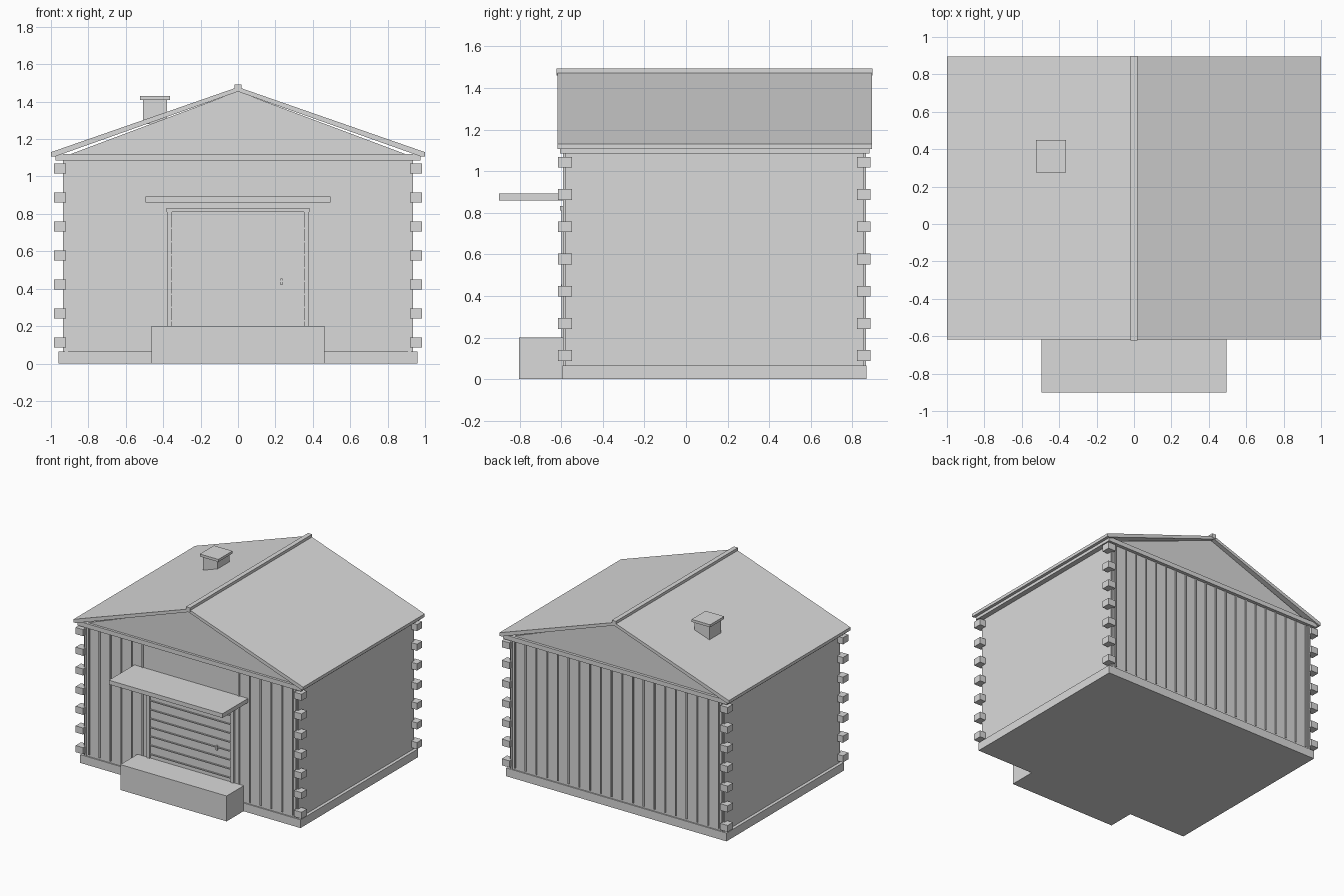
import bpy
import bmesh

cube = bpy.data.objects.get("Cube")
if cube:
    bpy.data.objects.remove(cube, do_unlink=True)

grey = bpy.data.materials.new("plain_grey")
grey.use_nodes = True
colour = (0.7, 0.7, 0.7, 1)
grey.diffuse_color = colour
shader = next(n for n in grey.node_tree.nodes if n.type == "BSDF_PRINCIPLED")
shader.inputs["Base Color"].default_value = colour


def finish(name, bm):
    bmesh.ops.recalc_face_normals(bm, faces=bm.faces)
    mesh = bpy.data.meshes.new(name)
    bm.to_mesh(mesh)
    bm.free()
    mesh.materials.append(grey)
    obj = bpy.data.objects.new(name, mesh)
    bpy.context.collection.objects.link(obj)
    return obj


def boxes(name, spans):
    """Join boxes given as ((x0, x1), (y0, y1), (z0, z1))."""
    bm = bmesh.new()
    for span in spans:
        verts = bmesh.ops.create_cube(bm, size=1)["verts"]
        for v in verts:
            for axis, (low, high) in enumerate(span):
                v.co[axis] = high if v.co[axis] > 0 else low
    return finish(name, bm)


def prism(name, profile, y0, y1):
    """Extrude an x-z profile along y."""
    bm = bmesh.new()
    face = bm.faces.new([bm.verts.new((x, y0, z)) for x, z in profile])
    extruded = bmesh.ops.extrude_face_region(bm, geom=[face])["geom"]
    for v in extruded:
        if isinstance(v, bmesh.types.BMVert):
            v.co.y = y1
    return finish(name, bm)


def mid(half):
    return (-half, half)


FRONT, BACK = -0.583, 0.857

# Foundation, step and walls
boxes("foundation", [(mid(0.96), (-0.593, 0.867), (0, 0.065))])
boxes("front_step", [(mid(0.463), (-0.803, -0.59), (0, 0.2))])
boxes("walls", [(mid(0.935), (FRONT, BACK), (0.06, 1.09))])

# Upright battens; the front ones leave the doorway clear
pitch = 0.0935
centres = [(k + 0.5) * pitch for k in range(-10, 10)]
battens = []
for x in centres:
    strip = (x - 0.005, x + 0.005)
    battens.append((strip, (BACK - 0.01, BACK + 0.008), (0.08, 1.086)))
    if abs(x) > 0.4:
        battens.append((strip, (FRONT - 0.008, FRONT + 0.01), (0.08, 1.086)))
boxes("wall_battens", battens)

# Slim corner boards
corner_boards = []
for x in ((-0.925, -0.91), (0.91, 0.925)):
    corner_boards.append((x, (FRONT - 0.008, FRONT + 0.01), (0.065, 1.086)))
    corner_boards.append((x, (BACK - 0.01, BACK + 0.008), (0.065, 1.086)))
boxes("corner_boards", corner_boards)

# Projecting log ends at the four corners
logs = []
for i in range(7):
    z = 0.113 + i * 0.155
    for x in ((-0.984, -0.919), (0.919, 0.984)):
        for y in ((-0.615, -0.548), (0.822, 0.887)):
            logs.append((x, y, (z - 0.026, z + 0.026)))
boxes("corner_log_ends", logs)

# Door with horizontal strips, frame and handle
boxes("door", [(mid(0.352), (-0.586, -0.57), (0.2, 0.797))])
boxes("door_strips", [(mid(0.352), (-0.594, -0.58), (z - 0.004, z + 0.004))
                      for z in (0.23 + i * 0.0703 for i in range(8))])
boxes("door_frame", [
    ((-0.38, -0.352), (-0.599, -0.57), (0.2, 0.81)),
    ((0.352, 0.38), (-0.599, -0.57), (0.2, 0.81)),
    (mid(0.382), (-0.607, -0.57), (0.81, 0.832)),
])
boxes("door_handle", [((0.226, 0.238), (-0.6, -0.58), (0.42, 0.455))])
boxes("door_canopy", [(mid(0.495), (-0.9, -0.58), (0.86, 0.893))])

# Eaves plate, gable, roof and ridge
boxes("eaves_plate", [(mid(0.975), (-0.607, 0.883), (1.085, 1.12))])
prism("gable", [(-0.9, 1.118), (0.9, 1.118), (0, 1.455)], FRONT - 0.005, BACK + 0.005)
prism("roof", [(-1, 1.13), (0, 1.478), (1, 1.13), (1, 1.106), (0.98, 1.106),
               (0, 1.454), (-0.98, 1.106), (-1, 1.106)], -0.618, 0.895)
boxes("ridge_cap", [(mid(0.018), (-0.622, 0.898), (1.46, 1.493))])

# Chimney
boxes("chimney", [((-0.508, -0.38), (0.29, 0.435), (1.28, 1.412))])
boxes("chimney_cap", [((-0.525, -0.364), (0.275, 0.45), (1.41, 1.43))])
